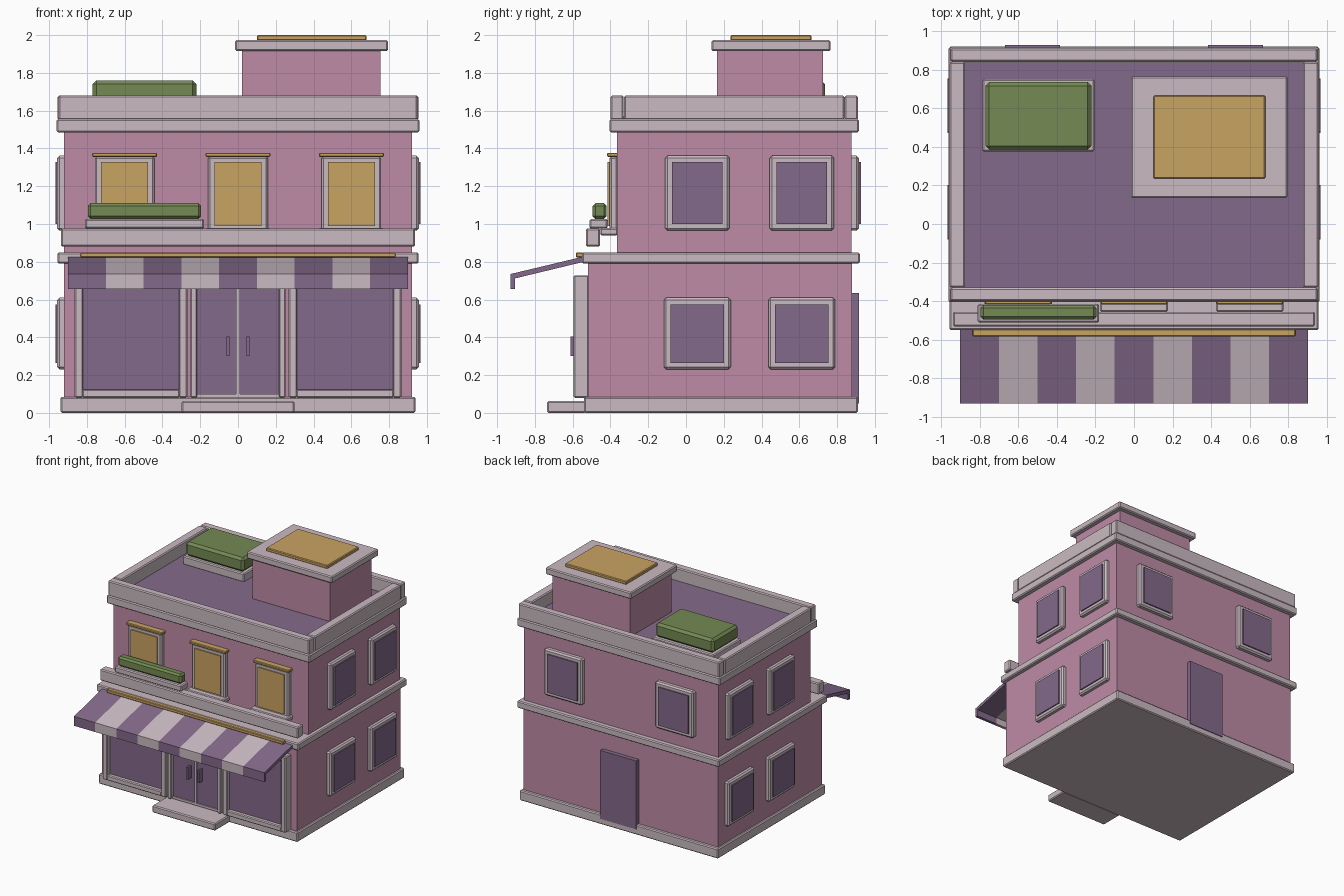
import bpy, bmesh

if "Cube" in bpy.data.objects:
    bpy.data.objects.remove(bpy.data.objects["Cube"])


def make_mat(name, rgb):
    m = bpy.data.materials.new(name)
    m.diffuse_color = [((c / 255 + 0.055) / 1.055) ** 2.4 for c in rgb] + [1]
    m.use_nodes = True
    m.node_tree.nodes["Principled BSDF"].inputs["Base Color"].default_value = m.diffuse_color
    return m


PINK = make_mat("pink wall", (190, 139, 165))
TRIM = make_mat("pale trim", (202, 187, 194))
PURPLE = make_mat("purple", (132, 106, 139))
GOLD = make_mat("gold", (201, 163, 98))
GREEN = make_mat("leaf green", (116, 138, 83))


def finish(name, bm, mat, bevel=0):
    bmesh.ops.recalc_face_normals(bm, faces=bm.faces)
    me = bpy.data.meshes.new(name)
    bm.to_mesh(me)
    bm.free()
    me.materials.append(mat)
    ob = bpy.data.objects.new(name, me)
    bpy.context.collection.objects.link(ob)
    if bevel:
        mod = ob.modifiers.new("bevel", 'BEVEL')
        mod.width = bevel
        mod.segments = 1
    return ob


def box(name, x, y, z, mat, bevel=0):
    """Box from (min, max) ranges on each axis."""
    bm = bmesh.new()
    bmesh.ops.create_cube(bm, size=1)
    for v in bm.verts:
        v.co = [r[0] if c < 0 else r[1] for c, r in zip(v.co, (x, y, z))]
    return finish(name, bm, mat, bevel)


def sym(a):
    return (-a, a)


# Walls and horizontal bands
box("ground_floor", sym(.92), (-.52, .88), (.02, .80), PINK)
box("upper_floor", sym(.92), (-.365, .875), (.80, 1.50), PINK)
box("plinth", sym(.94), (-.54, .91), (0, .085), TRIM, .008)
box("middle_band", sym(.955), (-.55, .92), (.79, .85), TRIM, .008)
box("cornice", sym(.96), (-.405, .915), (1.485, 1.555), TRIM, .008)

# Roof deck and parapets
box("roof_deck", sym(.88), (-.33, .835), (1.55, 1.57), PURPLE)
box("front_parapet", sym(.95), (-.40, -.33), (1.55, 1.68), TRIM, .008)
box("back_parapet", sym(.95), (.84, .91), (1.55, 1.68), TRIM, .008)
for s, side in ((-1, "left"), (1, "right")):
    box(side + "_parapet", sorted((s * .875, s * .955)), (-.328, .838), (1.55, 1.68), TRIM, .008)

# Rooftop room
box("roof_room", (.022, .755), (.165, .725), (1.56, 1.92), PINK)
box("roof_room_cap", (-.015, .795), (.135, .765), (1.915, 1.973), TRIM, .008)
box("skylight", (.10, .68), (.235, .665), (1.97, 2.0), GOLD, .006)

# Planters
box("roof_planter", (-.785, -.205), (.375, .75), (1.565, 1.64), TRIM, .008)
box("roof_hedge", (-.77, -.22), (.385, .735), (1.64, 1.76), GREEN, .02)
box("balcony_planter", (-.81, -.18), (-.51, -.415), (.975, 1.027), TRIM, .008)
box("balcony_hedge", (-.795, -.195), (-.495, -.42), (1.027, 1.11), GREEN, .015)

# Balcony rail
box("balcony_rail", sym(.937), (-.53, -.455), (.88, .977), TRIM, .008)

# Side windows
for s, side in ((-1, "left"), (1, "right")):
    for z0, z1, hw in ((.23, .61, .177), (.965, 1.362, .17)):
        for yc in (.06, .613):
            box(side + "_window_frame", sorted((s * .91, s * .957)),
                (yc - hw, yc + hw), (z0, z1), TRIM, .012)
            box(side + "_window_glass", sorted((s * .93, s * .967)),
                (yc - hw + .036, yc + hw - .036), (z0 + .035, z1 - .035), PURPLE)

# Back windows and door
for xc in (-.525, .525):
    box("back_window_frame", (xc - .18, xc + .18), (.86, .915), (.965, 1.362), TRIM, .012)
    box("back_window_glass", (xc - .143, xc + .143), (.88, .926), (1.0, 1.327), PURPLE)
box("back_door", sym(.17), (.87, .916), (.05, .635), PURPLE)

# Upper front windows
for xc in (-.6, 0, .6):
    box("front_window_frame", (xc - .158, xc + .158), (-.405, -.36), (.96, 1.358), TRIM, .01)
    box("front_window_glass", (xc - .124, xc + .124), (-.415, -.39), (.99, 1.327), GOLD)
    box("front_window_lintel", (xc - .172, xc + .172), (-.417, -.36), (1.355, 1.377), GOLD, .005)
    box("front_window_sill", (xc - .175, xc + .175), (-.455, -.36), (.94, .978), TRIM, .008)


# Shop front
def open_frame(name, x0, x1, z0, z1, w):
    y = (-.595, -.515)
    box(name + "_left_post", (x0, x0 + w), y, (z0, z1), TRIM, .007)
    box(name + "_right_post", (x1 - w, x1), y, (z0, z1), TRIM, .007)
    box(name + "_header", (x0 + w, x1 - w), y, (z1 - w, z1), TRIM, .007)
    return y


for x0, x1 in ((-.865, -.268), (.268, .865)):
    y = open_frame("shop_window", x0, x1, .08, .728, .045)
    box("shop_window_sill", (x0 + .04, x1 - .04), y, (.08, .125), TRIM, .007)
    box("shop_window_glass", (x0 + .04, x1 - .04), (-.56, -.51), (.12, .69), PURPLE)
open_frame("shop_door", -.252, .252, .08, .728, .036)
for s in (-1, 1):
    box("shop_door_leaf", sorted((s * .01, s * .217)), (-.565, -.51), (.10, .695), PURPLE)
    box("door_handle", sorted((s * .045, s * .062)), (-.612, -.56), (.30, .405), PURPLE)
box("door_divider", sym(.01), (-.575, -.51), (.085, .695), TRIM)
box("door_threshold", sym(.22), (-.575, -.51), (.08, .10), TRIM)
box("door_step", sym(.298), (-.735, -.53), (0, .062), TRIM, .008)

# Striped awning with a hanging front edge
profile = [(-.54, .828), (-.93, .735), (-.93, .655), (-.905, .655), (-.905, .712), (-.54, .80)]
for i in range(9):
    x = -.9 + .2 * i
    bm = bmesh.new()
    face = bm.faces.new([bm.verts.new((x, py, pz)) for py, pz in profile])
    ext = bmesh.ops.extrude_face_region(bm, geom=[face])["geom"]
    bmesh.ops.translate(bm, vec=(.2, 0, 0),
                        verts=[g for g in ext if isinstance(g, bmesh.types.BMVert)])
    finish("awning_stripe", bm, TRIM if i % 2 else PURPLE)
box("awning_bar", sym(.835), (-.582, -.545), (.822, .85), GOLD, .005)
